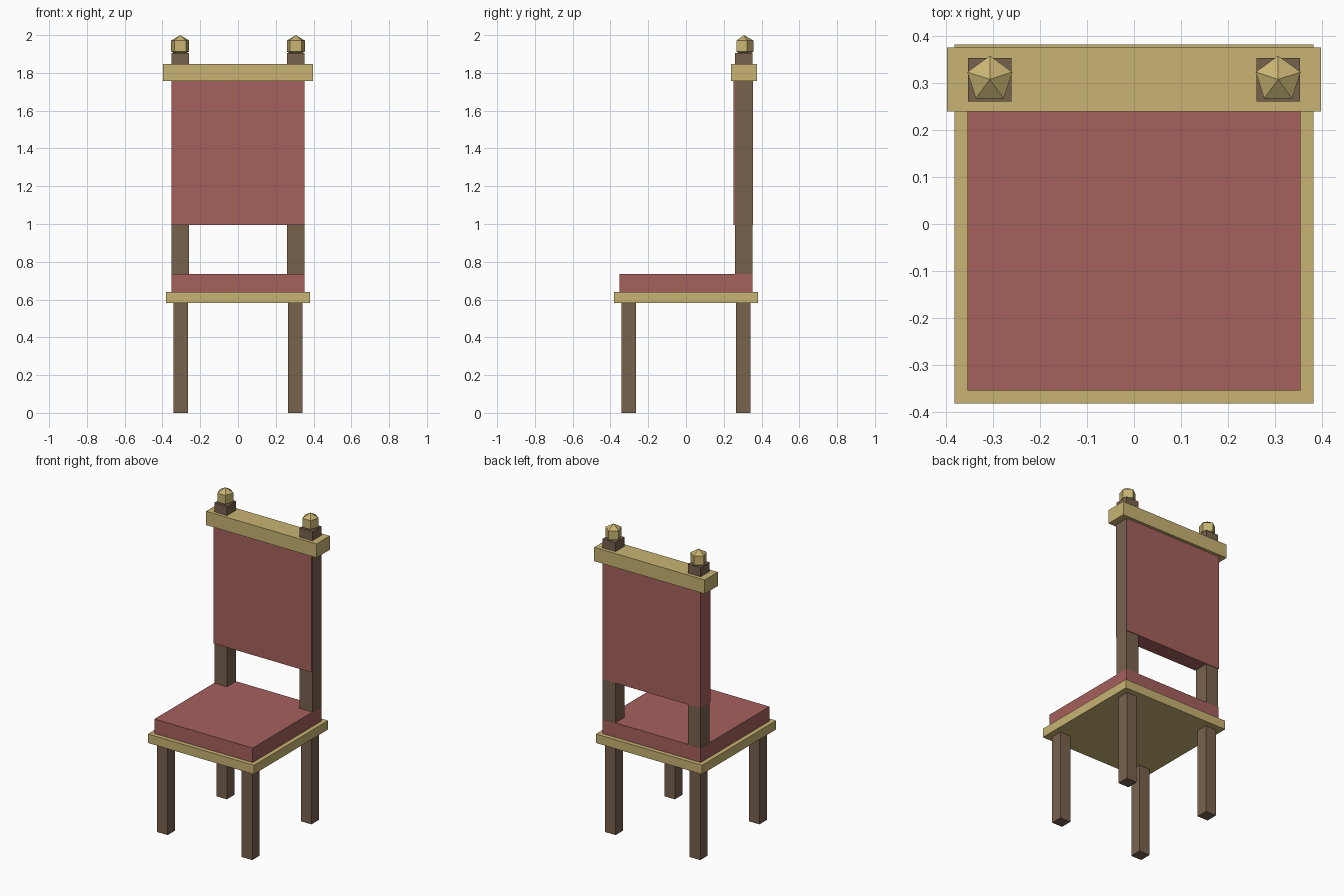
import bpy, bmesh
from mathutils import Matrix, Vector

cube = bpy.data.objects.get("Cube")
if cube:
    bpy.data.objects.remove(cube, do_unlink=True)


def material(name, rgb):
    m = bpy.data.materials.new(name)
    m.use_nodes = True
    m.diffuse_color = (*rgb, 1)
    m.node_tree.nodes["Principled BSDF"].inputs["Base Color"].default_value = (*rgb, 1)
    return m


gold = material("gold trim", (0.578, 0.456, 0.17))
red = material("red upholstery", (0.376, 0.119, 0.109))
wood = material("dark wood", (0.188, 0.122, 0.076))


def add_object(name, bm, mat):
    mesh = bpy.data.meshes.new(name)
    bm.to_mesh(mesh)
    bm.free()
    mesh.materials.append(mat)
    ob = bpy.data.objects.new(name, mesh)
    bpy.context.collection.objects.link(ob)
    return ob


def box(name, low, high, mat):
    low, high = Vector(low), Vector(high)
    bm = bmesh.new()
    bmesh.ops.create_cube(bm, size=1, matrix=Matrix.Translation((low + high) / 2)
                          @ Matrix.Diagonal((*(high - low), 1)))
    return add_object(name, bm, mat)


def centred_box(name, x, y, z, dx, dy, z_top, mat):
    return box(name, (x - dx, y - dy, z), (x + dx, y + dy, z_top), mat)


# Seat board and cushion
centred_box("seat_board", 0, 0, 0.583, 0.381, 0.381, 0.641, gold)
centred_box("seat_cushion", 0, 0, 0.641, 0.353, 0.353, 0.735, red)

# Backrest panel, a hair to the right so the left post shows on its side
centred_box("back_panel", -0.001, 0.304, 0.995, 0.352, 0.052, 1.77, red)
centred_box("top_rail", 0, 0.307, 1.757, 0.397, 0.068, 1.847, gold)

for side, s in (("left", 1), ("right", -1)):
    # Legs
    for end, e in (("front", -1), ("back", 1)):
        centred_box(f"{end}_{side}_leg", s * 0.304, e * 0.304, 0, 0.038, 0.038, 0.583, wood)
    # Back posts
    x = s * 0.306
    centred_box(f"{side}_back_post", x, 0.306, 0.645, 0.046, 0.046, 1.906, wood)
    # Five-sided finial
    bm = bmesh.new()
    bmesh.ops.create_uvsphere(bm, u_segments=5, v_segments=3, radius=0.058,
                              matrix=Matrix.Translation((x, 0.307, 1.942)))
    add_object(f"{side}_finial", bm, gold)
